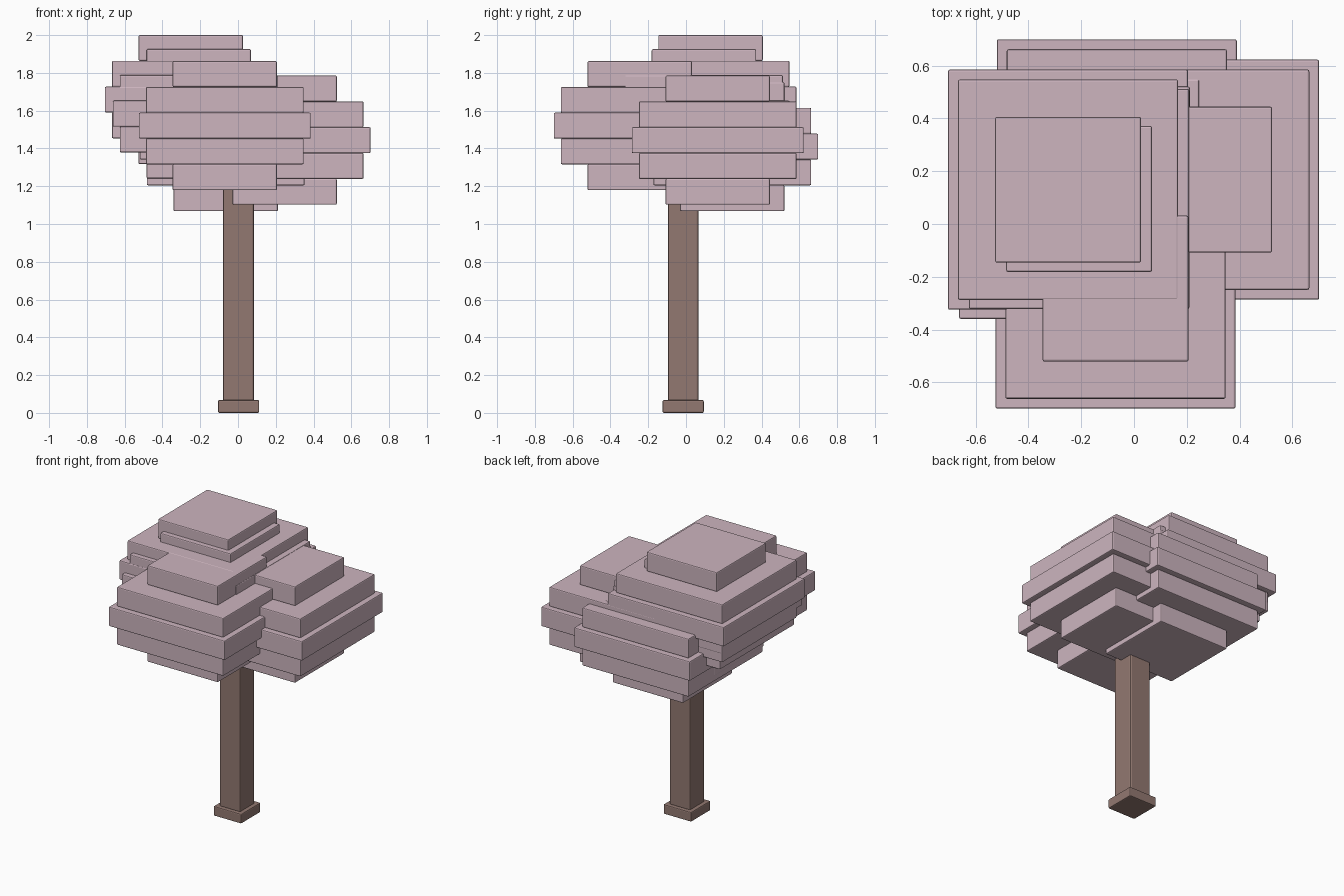
import bpy
import bmesh

cube = bpy.data.objects.get("Cube")
if cube:
    bpy.data.objects.remove(cube, do_unlink=True)


def make_material(name, rgb):
    mat = bpy.data.materials.new(name)
    mat.use_nodes = True
    mat.diffuse_color = (*rgb, 1)
    mat.node_tree.nodes["Principled BSDF"].inputs["Base Color"].default_value = (*rgb, 1)
    return mat


BLOSSOM = make_material("dusty pink blossom", (0.61, 0.46, 0.52))
BARK = make_material("brown bark", (0.29, 0.19, 0.165))


def block(name, x, y, bottom, top, width, mat, bevel=0.007):
    """Square block with softly chamfered edges."""
    bm = bmesh.new()
    bmesh.ops.create_cube(bm, size=1)
    for v in bm.verts:
        v.co.x *= width
        v.co.y *= width
        v.co.z *= top - bottom
    mesh = bpy.data.meshes.new(name)
    bm.to_mesh(mesh)
    bm.free()
    mesh.materials.append(mat)
    obj = bpy.data.objects.new(name, mesh)
    obj.location = (x, y, (bottom + top) / 2)
    bpy.context.collection.objects.link(obj)
    mod = obj.modifiers.new("soft edges", 'BEVEL')
    mod.width = bevel
    mod.segments = 2
    return obj


# Trunk and foot
block("trunk_foot", 0.003, -0.015, 0, 0.068, 0.218, BARK)
block("trunk", 0.003, -0.015, 0.06, 1.3, 0.163, BARK, 0.01)

# Foliage: each clump is a stack of five square layers, widest in the middle
LAYER = 0.1365
WIDTHS = (0.553, 0.835, 0.91, 0.835, 0.553)
CLUMPS = {
    "front_clump": (-0.07, -0.245, 1.179),
    "left_clump": (0.247, 0.168, 1.102),
    "upper_right_clump": (-0.25, 0.13, 1.317),
    "lower_right_clump": (-0.208, 0.095, 1.242),
    "back_clump": (-0.065, 0.245, 1.068),
}
for name, (x, y, base) in CLUMPS.items():
    for i, width in enumerate(WIDTHS):
        z = base + i * LAYER
        block(f"{name}_layer_{i + 1}", x, y, z, z + LAYER + 0.001, width, BLOSSOM)
